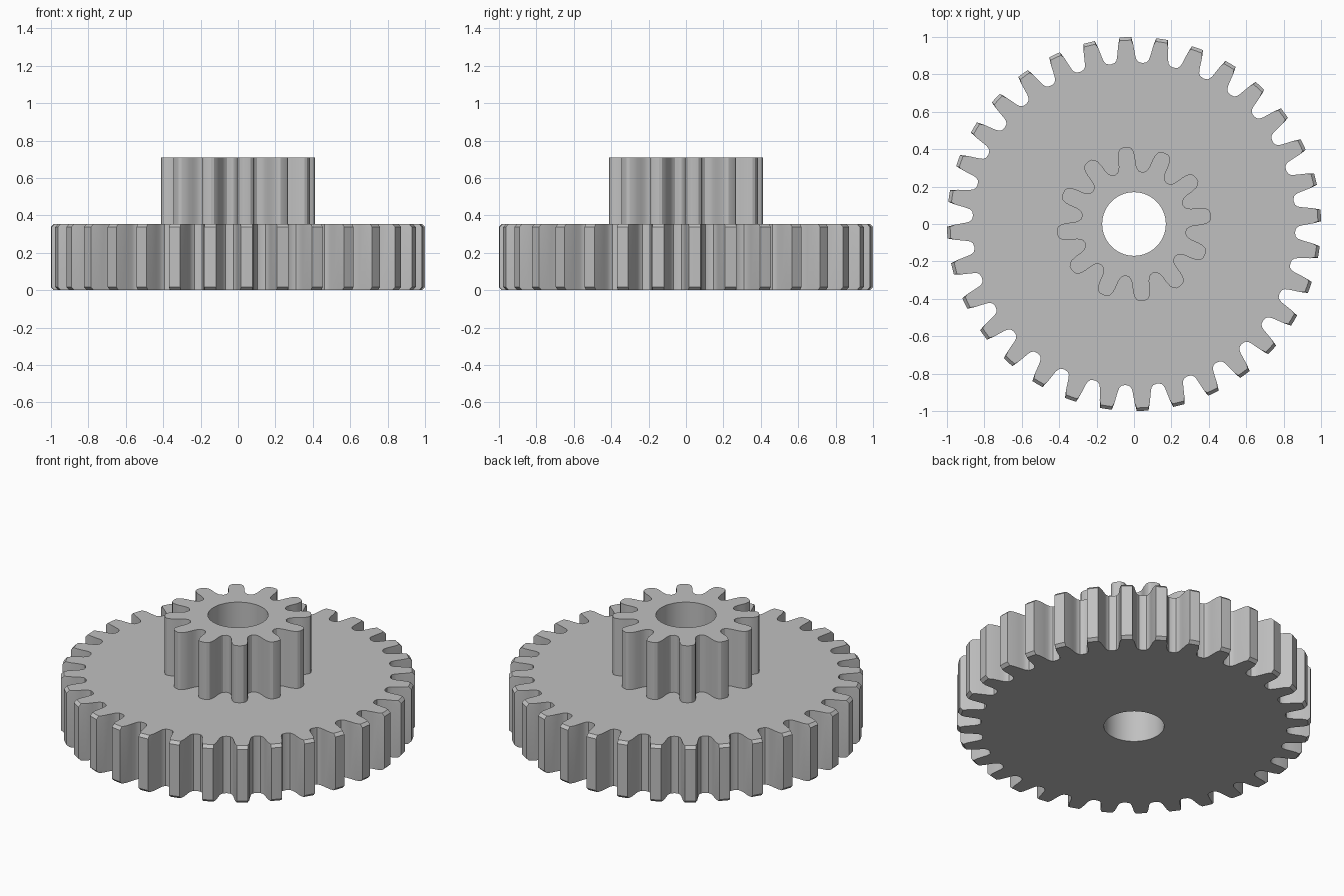
import bpy, bmesh, math

if "Cube" in bpy.data.objects:
    bpy.data.objects.remove(bpy.data.objects["Cube"], do_unlink=True)

GREY = 0.53
HOLE = 0.17

grey = bpy.data.materials.new("light grey plastic")
grey.use_nodes = True
grey.diffuse_color = (GREY, GREY, GREY, 1)
grey.node_tree.nodes["Principled BSDF"].inputs["Base Color"].default_value = (GREY, GREY, GREY, 1)


def make_gear(name, teeth, phase, half_tooth, levels):
    """Spur gear with a bore. half_tooth: (degrees, radius) from tooth tip to gap centre.
    levels: (z, largest radius) for each ring, bottom to top."""
    # One pitch: mirrored half tooth, with the gap centre kept once
    pitch = [(-a, r) for a, r in reversed(half_tooth[1:])] + half_tooth[:-1]
    outline = [(math.radians(phase + 360 * i / teeth + a), r)
               for i in range(teeth) for a, r in pitch]
    bm = bmesh.new()

    def ring(z, radii):
        return [bm.verts.new((r * math.cos(a), r * math.sin(a), z))
                for (a, _), r in zip(outline, radii)]

    # Closed loop of rings: bore bottom, toothed wall, bore top
    rings = [ring(levels[0][0], [HOLE] * len(outline))]
    rings += [ring(z, [min(r, limit) for _, r in outline]) for z, limit in levels]
    rings.append(ring(levels[-1][0], [HOLE] * len(outline)))
    n = len(outline)
    for k, low in enumerate(rings):
        high = rings[(k + 1) % len(rings)]
        for i in range(n):
            j = (i + 1) % n
            bm.faces.new((low[i], low[j], high[j], high[i]))
    bmesh.ops.recalc_face_normals(bm, faces=bm.faces)

    mesh = bpy.data.meshes.new(name)
    bm.to_mesh(mesh)
    bm.free()
    mesh.materials.append(grey)
    obj = bpy.data.objects.new(name, mesh)
    bpy.context.collection.objects.link(obj)
    bpy.ops.object.select_all(action='DESELECT')
    obj.select_set(True)
    bpy.context.view_layer.objects.active = obj
    bpy.ops.object.shade_smooth_by_angle(angle=math.radians(28))
    return obj


# Large wheel, tooth tips chamfered at top and bottom
make_gear("large_gear", 32, 2.65,
          [(0, 1.0), (1.8, 1.0), (2.4, 0.96), (2.85, 0.92), (3.15, 0.895),
           (3.55, 0.878), (4.2, 0.867), (5.625, 0.862)],
          [(0, 0.983), (0.017, 1.0), (0.338, 1.0), (0.355, 0.983)])

# Small pinion with rounded teeth, standing on the wheel
make_gear("small_gear", 12, 6.5,
          [(0, 0.414), (3, 0.412), (4.9, 0.403), (6.3, 0.385), (7.3, 0.36),
           (7.8, 0.335), (8.4, 0.315), (9.6, 0.298), (11.5, 0.286), (15, 0.28)],
          [(0.355, 1.0), (0.71, 1.0)])
